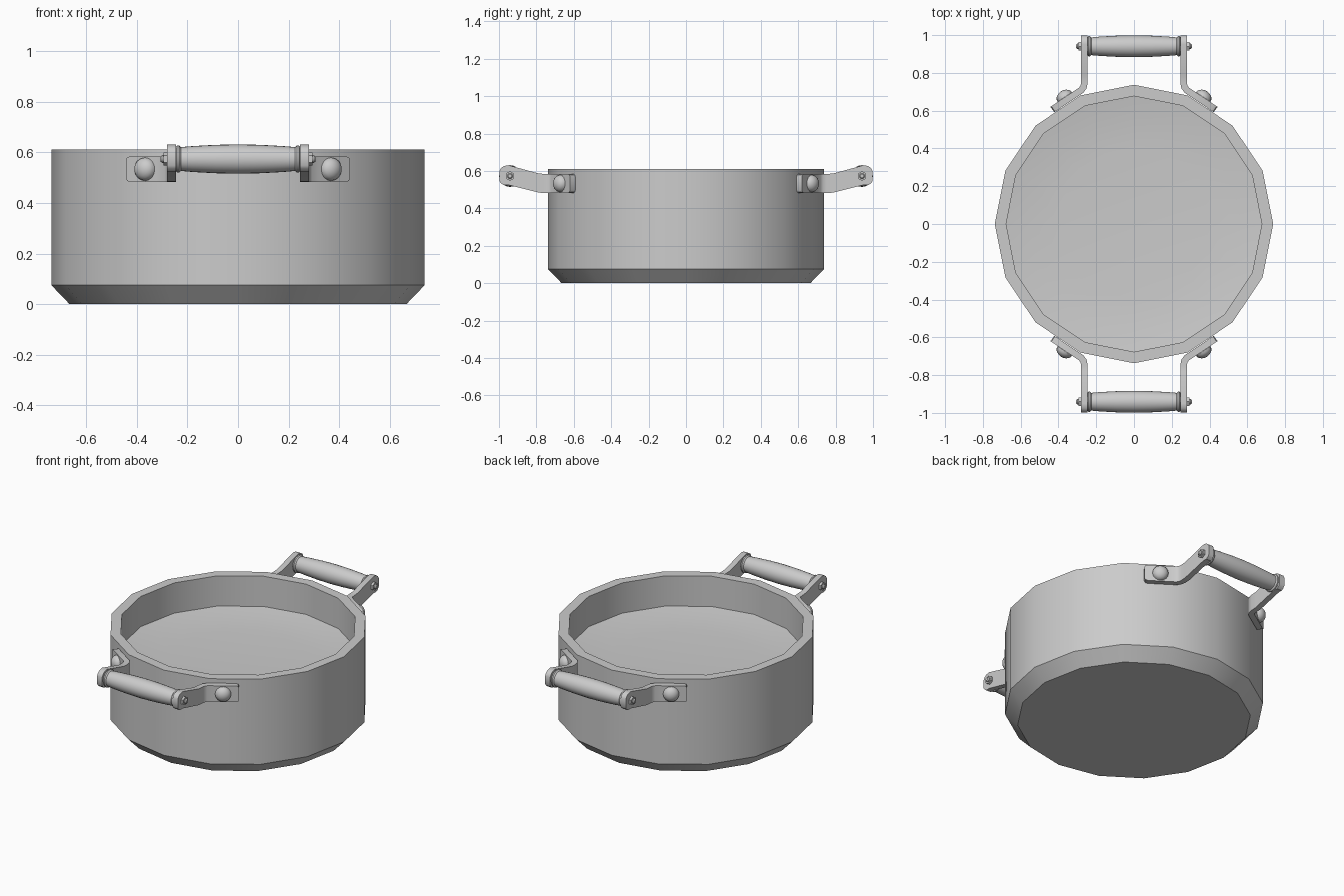
import bpy, bmesh
from math import pi, cos, sin, radians
from mathutils import Matrix, Vector

cube = bpy.data.objects.get("Cube")
if cube:
    bpy.data.objects.remove(cube, do_unlink=True)

steel = bpy.data.materials.new("brushed grey steel")
steel.use_nodes = True
GREY = (0.6, 0.6, 0.6, 1)
steel.diffuse_color = GREY
steel.node_tree.nodes["Principled BSDF"].inputs["Base Color"].default_value = GREY


def finish(name, bm, matrix=Matrix(), angle=35):
    """Turn a bmesh into a smooth object with sharp creases."""
    bm.transform(matrix)
    bmesh.ops.recalc_face_normals(bm, faces=bm.faces)
    mesh = bpy.data.meshes.new(name)
    bm.to_mesh(mesh)
    bm.free()
    mesh.polygons.foreach_set("use_smooth", [True] * len(mesh.polygons))
    mesh.set_sharp_from_angle(angle=radians(angle))
    mesh.materials.append(steel)
    obj = bpy.data.objects.new(name, mesh)
    bpy.context.collection.objects.link(obj)


def lathe(profile, sides):
    """Spin (radius, height) points about z; radius 0 closes to a point."""
    bm = bmesh.new()
    rings = []
    for r, z in profile:
        count = sides if r > 0 else 1
        rings.append([bm.verts.new((r * cos(2 * pi * i / sides), r * sin(2 * pi * i / sides), z))
                      for i in range(count)])
    for a, b in zip(rings, rings[1:]):
        for i in range(sides):
            j = (i + 1) % sides
            corners = [a[i % len(a)], a[j % len(a)], b[j % len(b)], b[i % len(b)]]
            bm.faces.new(list(dict.fromkeys(corners)))
    return bm


def strap(stations, thickness):
    """Flat bar following (x, y, centre z, half height) stations."""
    bm = bmesh.new()
    rings = []
    points = [Vector(s[:2]) for s in stations]
    for i, (x, y, z, h) in enumerate(stations):
        ahead = (points[min(i + 1, len(points) - 1)] - points[i]).normalized()
        behind = (points[i] - points[max(i - 1, 0)]).normalized()
        along = (ahead + behind).normalized()
        side = Vector((-along.y, along.x)) * thickness / 2
        rings.append([bm.verts.new((x + k * side.x, y + k * side.y, z + m * h))
                      for k, m in ((-1, -1), (1, -1), (1, 1), (-1, 1))])
    for a, b in zip(rings, rings[1:]):
        for i in range(4):
            j = (i + 1) % 4
            bm.faces.new((a[i], a[j], b[j], b[i]))
    bm.faces.new(rings[0])
    bm.faces.new(rings[-1])
    return bm


# Sixteen-sided pot with bevelled foot, thick rim and gently dished floor
finish("pot_body", lathe([
    (0, 0), (0.665, 0), (0.737, 0.075), (0.737, 0.61), (0.677, 0.61),
    (0.677, 0.42), (0.57, 0.405), (0.4, 0.395), (0, 0.39)], 16), angle=30)

# Strap route: plate on the wall, bend outwards, then rise to the grip
STRAP = [
    (0.432, 0.606, 0.533, 0.036), (0.428, 0.609, 0.533, 0.046),
    (0.417, 0.616, 0.533, 0.051), (0.31, 0.688, 0.533, 0.051),
    (0.28, 0.708, 0.533, 0.051), (0.267, 0.725, 0.533, 0.051),
    (0.2625, 0.75, 0.533, 0.051), (0.2625, 0.785, 0.535, 0.051),
    (0.2625, 0.95, 0.578, 0.053), (0.2625, 0.975, 0.575, 0.051),
    (0.2625, 0.99, 0.575, 0.04), (0.2625, 0.998, 0.573, 0.026)]
GRIP = [
    (0, -0.245), (0.048, -0.245), (0.054, -0.24), (0.054, -0.233), (0.047, -0.226),
    (0.051, -0.18), (0.056, -0.09), (0.058, 0), (0.056, 0.09), (0.051, 0.18),
    (0.047, 0.226), (0.054, 0.233), (0.054, 0.24), (0.048, 0.245), (0, 0.245)]
DOME = [(0.046 * cos(a * pi / 10), 0.036 * sin(a * pi / 10)) for a in range(5)] + [(0, 0.036)]
to_x = Matrix.Rotation(pi / 2, 4, 'Y')
GRIP_Y, GRIP_Z = 0.941, 0.573
outward = Vector((0.555, 0.832, 0)).to_track_quat('Z', 'Y').to_matrix().to_4x4()

for end, sy in (("front", -1), ("back", 1)):
    flip_y = Matrix.Diagonal((1, sy, 1, 1))
    axle = Matrix.Translation((0, GRIP_Y, GRIP_Z)) @ to_x
    finish(end + "_grip", lathe(GRIP, 24), flip_y @ axle)
    for side, sx in (("left", 1), ("right", -1)):
        mirror = Matrix.Diagonal((sx, sy, 1, 1))
        tag = end + "_" + side
        finish(tag + "_strap", strap(STRAP, 0.035), mirror)
        # Rivet dome on the wall plate
        finish(tag + "_rivet", lathe(DOME, 16),
               mirror @ Matrix.Translation((0.367, 0.672, 0.533)) @ outward)
        # Hexagonal nut with the pin tip showing through
        nut_at = Matrix.Translation((0.278, GRIP_Y, GRIP_Z)) @ to_x
        finish(tag + "_nut", lathe([(0, 0), (0.026, 0), (0.026, 0.016), (0, 0.016)], 6), mirror @ nut_at)
        finish(tag + "_pin", lathe([(0, 0), (0.015, 0), (0.015, 0.022), (0.01, 0.028), (0, 0.028)], 12),
               mirror @ nut_at)
